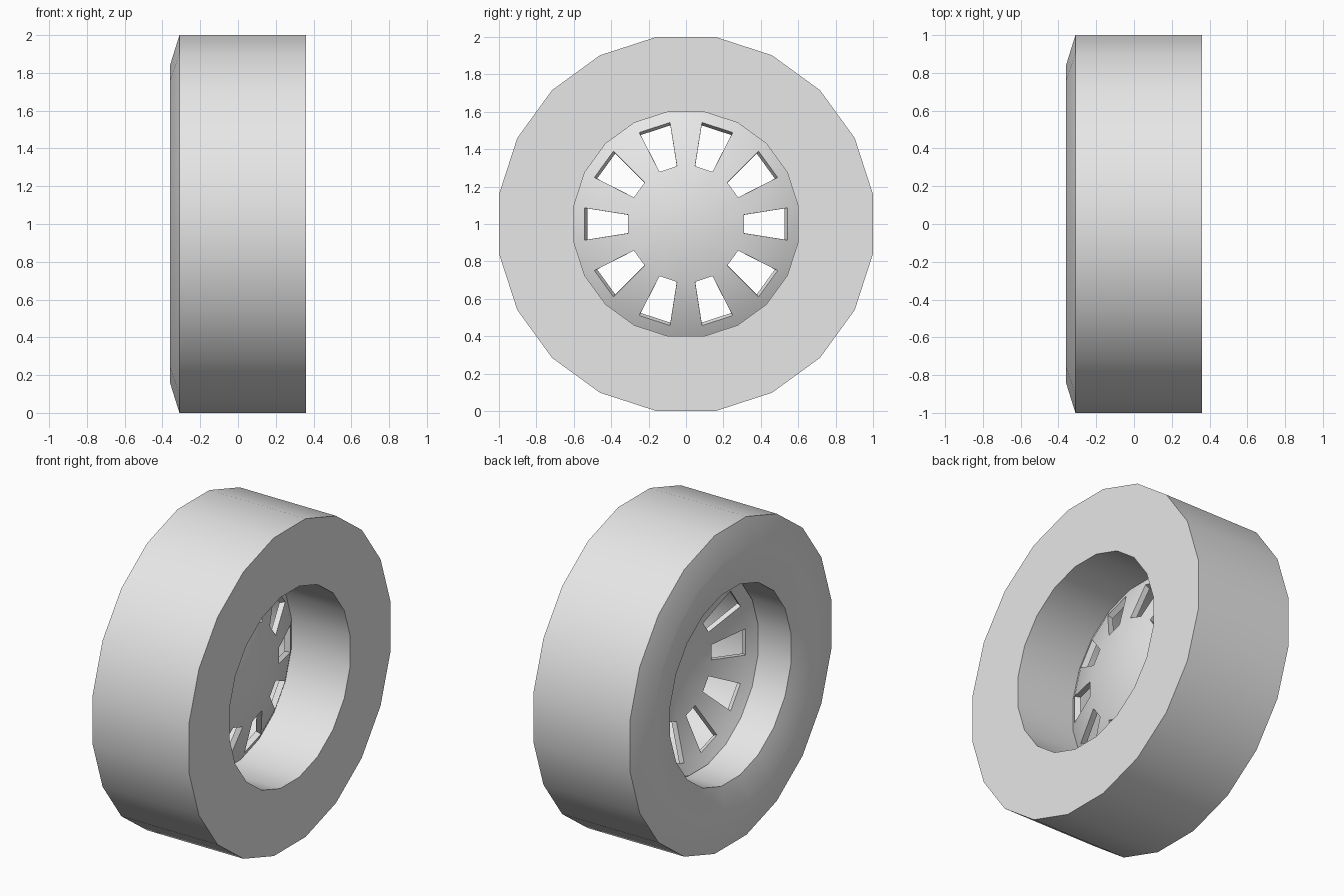
import bpy, bmesh
from math import radians, cos, sin

SIDES = 20
HALF = radians(180 / SIDES)

if "Cube" in bpy.data.objects:
    bpy.data.objects.remove(bpy.data.objects["Cube"], do_unlink=True)

grey = bpy.data.materials.new("plain_grey")
grey.use_nodes = True
grey.diffuse_color = (0.8, 0.8, 0.8, 1)
grey.node_tree.nodes["Principled BSDF"].inputs["Base Color"].default_value = (0.8, 0.8, 0.8, 1)


def ring(bm, x, r):
    """Ring of vertices around the axle; r is the distance to the flats."""
    big = r / cos(HALF)
    angles = [HALF + 2 * HALF * k for k in range(SIDES)]
    return [bm.verts.new((x, big * cos(a), 1 + big * sin(a))) for a in angles]


def bridge(bm, a, b, keep=lambda k: True):
    for k in range(SIDES):
        n = (k + 1) % SIDES
        if keep(k):
            bm.faces.new((a[k], a[n], b[n], b[k]))


def finish(bm, name, thickness=0):
    bmesh.ops.recalc_face_normals(bm, faces=bm.faces)
    mesh = bpy.data.meshes.new(name)
    bm.to_mesh(mesh)
    bm.free()
    mesh.materials.append(grey)
    obj = bpy.data.objects.new(name, mesh)
    bpy.context.collection.objects.link(obj)
    bpy.ops.object.select_all(action='DESELECT')
    obj.select_set(True)
    bpy.context.view_layer.objects.active = obj
    if thickness:
        mod = obj.modifiers.new("thickness", 'SOLIDIFY')
        mod.thickness = thickness
        mod.offset = 0
        bpy.ops.object.modifier_apply(modifier=mod.name)
    bpy.ops.object.shade_smooth_by_angle(angle=radians(30))
    return obj


# Tyre: flat on one side, bulging sidewall on the other, straight bore
bm = bmesh.new()
profile = [(0.36, 0.6), (0.36, 1.0), (-0.31, 1.0), (-0.36, 0.84),
           (-0.36, 0.76), (-0.31, 0.6)]
rings = [ring(bm, x, r) for x, r in profile]
for i, loop in enumerate(rings):
    bridge(bm, loop, rings[(i + 1) % len(rings)])
finish(bm, "tyre")

# Hub: shallow dome with ten open slots in its outer band
bm = bmesh.new()
centre = bm.verts.new((0.09, 0, 1))
dome = [(0.08, 0.15), (0.05, 0.305), (-0.03, 0.535), (-0.07, 0.603)]
rings = [ring(bm, x, r) for x, r in dome]
for k in range(SIDES):
    bm.faces.new((centre, rings[0][k], rings[0][(k + 1) % SIDES]))
bridge(bm, rings[0], rings[1])
bridge(bm, rings[1], rings[2], keep=lambda k: k % 2 == 0)
bridge(bm, rings[2], rings[3])
finish(bm, "hub", thickness=0.035)
